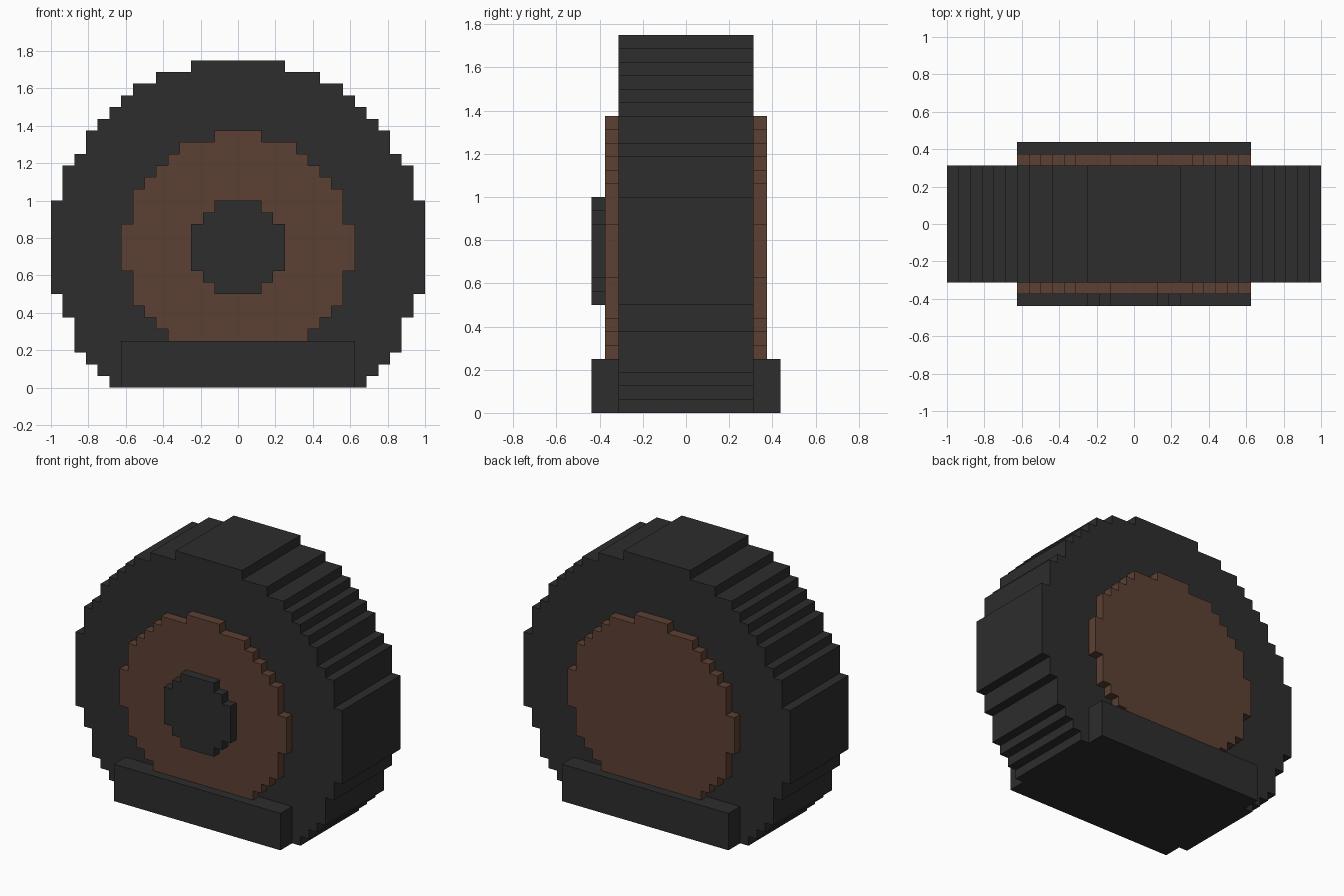
import bpy, bmesh

if "Cube" in bpy.data.objects:
    bpy.data.objects.remove(bpy.data.objects["Cube"])

U = 1 / 16  # one block of the grid


def material(name, rgb):
    lin = [((c / 255 + 0.055) / 1.055) ** 2.4 for c in rgb]
    m = bpy.data.materials.new(name)
    m.diffuse_color = (*lin, 1)
    m.use_nodes = True
    m.node_tree.nodes["Principled BSDF"].inputs["Base Color"].default_value = m.diffuse_color
    return m


rubber = material("dark rubber", (45, 45, 45))
brown = material("brown wood", (92, 64, 51))


def stepped(name, z0, rows, y0, y1, mat):
    """Extrude a stepped outline along y; rows are (height, half width) from the bottom up."""
    right, z = [], z0
    for h, w in rows:
        right += [(w, z), (w, z + h)]
        z += h
    outline = right + [(-x, zz) for x, zz in reversed(right)]
    bm = bmesh.new()
    face = bm.faces.new([bm.verts.new((x * U, y0 * U, zz * U)) for x, zz in outline])
    ext = bmesh.ops.extrude_face_region(bm, geom=[face], use_keep_orig=True)
    verts = [g for g in ext["geom"] if isinstance(g, bmesh.types.BMVert)]
    bmesh.ops.translate(bm, verts=verts, vec=(0, (y1 - y0) * U, 0))
    bmesh.ops.recalc_face_normals(bm, faces=bm.faces)
    me = bpy.data.meshes.new(name)
    bm.to_mesh(me)
    bm.free()
    me.materials.append(mat)
    ob = bpy.data.objects.new(name, me)
    bpy.context.collection.objects.link(ob)
    return ob


# Wheel body, flat at the bottom
stepped("wheel_body", 0,
        [(1, 11), (1, 12), (1, 13), (3, 14), (2, 15), (8, 16), (3, 15), (1, 14),
         (2, 13), (1, 12), (1, 11), (1, 10), (1, 9), (1, 7), (1, 4)], -5, 5, rubber)

# Brown discs and foot blocks on both sides
disc = [(1, 6), (1, 7), (1, 8), (3, 9), (4, 10), (3, 9), (1, 8), (1, 7),
        (1, 6), (1, 5), (1, 2)]
for side, a, s in (("front", -1, -1), ("back", 1, 1)):
    stepped(side + "_disc", 4, disc, 5 * s, 6 * s, brown)
    stepped(side + "_foot", 0, [(4, 10)], 5 * s, 7 * s, rubber)

# Hub on the front only
stepped("front_hub", 8, [(1, 2), (1, 3), (4, 4), (1, 3), (1, 2)], -7, -6, rubber)
